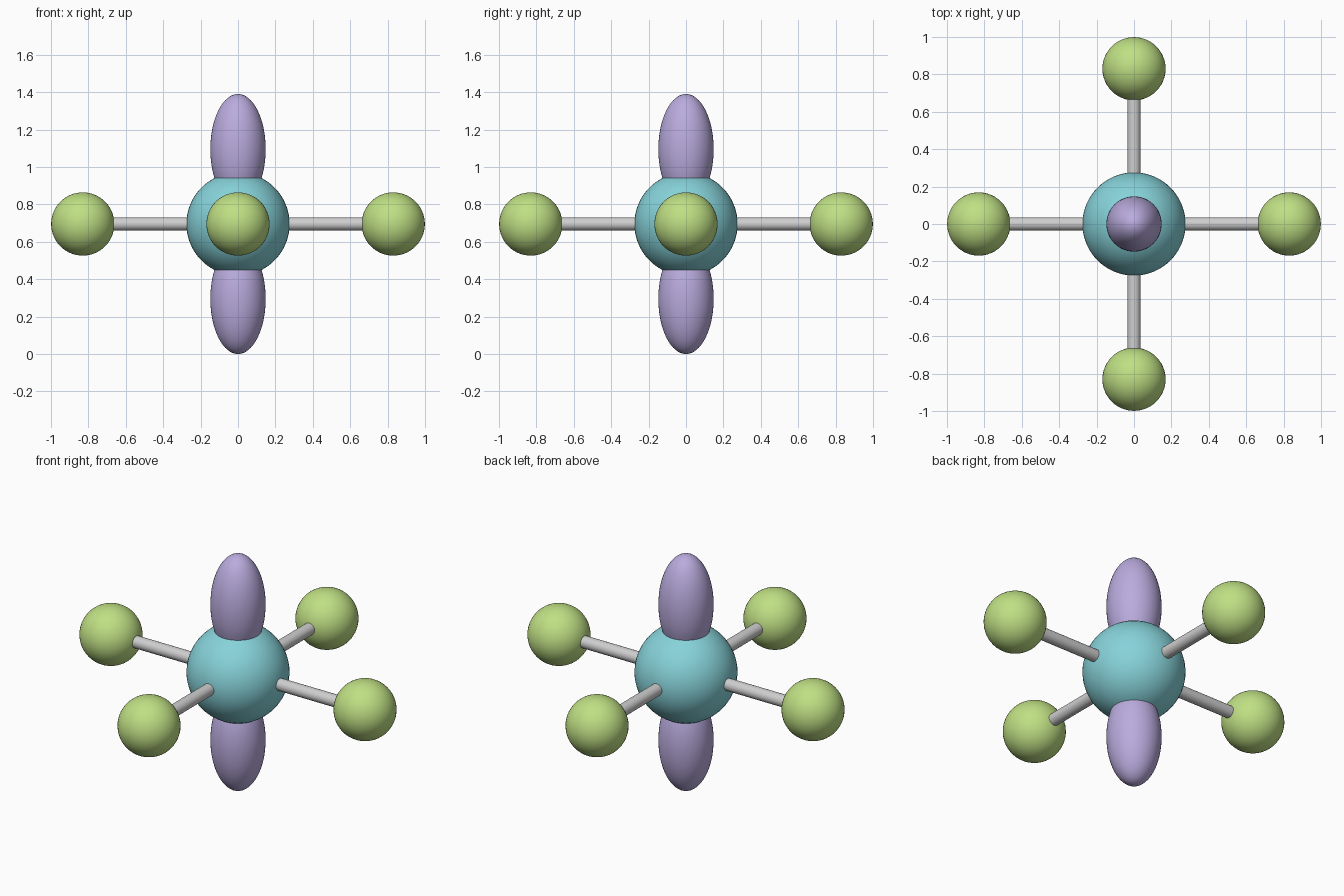
import bpy
import math
from mathutils import Vector

cube = bpy.data.objects.get("Cube")
if cube:
    bpy.data.objects.remove(cube, do_unlink=True)

CENTRE = Vector((0, 0, 0.695))
REACH = 0.83


def material(name, rgb):
    mat = bpy.data.materials.new(name)
    mat.use_nodes = True
    colour = (*rgb, 1)
    mat.diffuse_color = colour
    mat.node_tree.nodes["Principled BSDF"].inputs["Base Color"].default_value = colour
    return mat


teal = material("teal", (0.24, 0.65, 0.70))
green = material("lime green", (0.52, 0.74, 0.23))
purple = material("lavender", (0.49, 0.41, 0.73))
grey = material("light grey", (0.62, 0.62, 0.62))


def finish(name, mat):
    obj = bpy.context.object
    obj.name = name
    obj.data.materials.append(mat)
    bpy.ops.object.shade_smooth_by_angle(angle=math.radians(40))


def ball(name, centre, radii, mat):
    bpy.ops.mesh.primitive_uv_sphere_add(segments=48, ring_count=32, radius=1, location=centre)
    bpy.context.object.scale = radii
    bpy.ops.object.transform_apply(location=False, rotation=False, scale=True)
    finish(name, mat)


# Central ball
ball("central_ball", CENTRE, (0.276,) * 3, teal)

# Four rods, each ending in an outer ball
sides = {"left": (1, 0, 0), "right": (-1, 0, 0), "front": (0, -1, 0), "back": (0, 1, 0)}
for side, direction in sides.items():
    axis = Vector(direction)
    bpy.ops.mesh.primitive_cylinder_add(
        vertices=32, radius=0.035, depth=REACH, location=CENTRE + axis * REACH / 2,
        rotation=axis.to_track_quat("Z", "Y").to_euler())
    finish(side + "_rod", grey)
    ball(side + "_ball", CENTRE + axis * REACH, (0.169,) * 3, green)

# Upright lobes above and below
for name, sign in (("upper_lobe", 1), ("lower_lobe", -1)):
    ball(name, CENTRE + Vector((0, 0, 0.4 * sign)), (0.148, 0.148, 0.295), purple)
